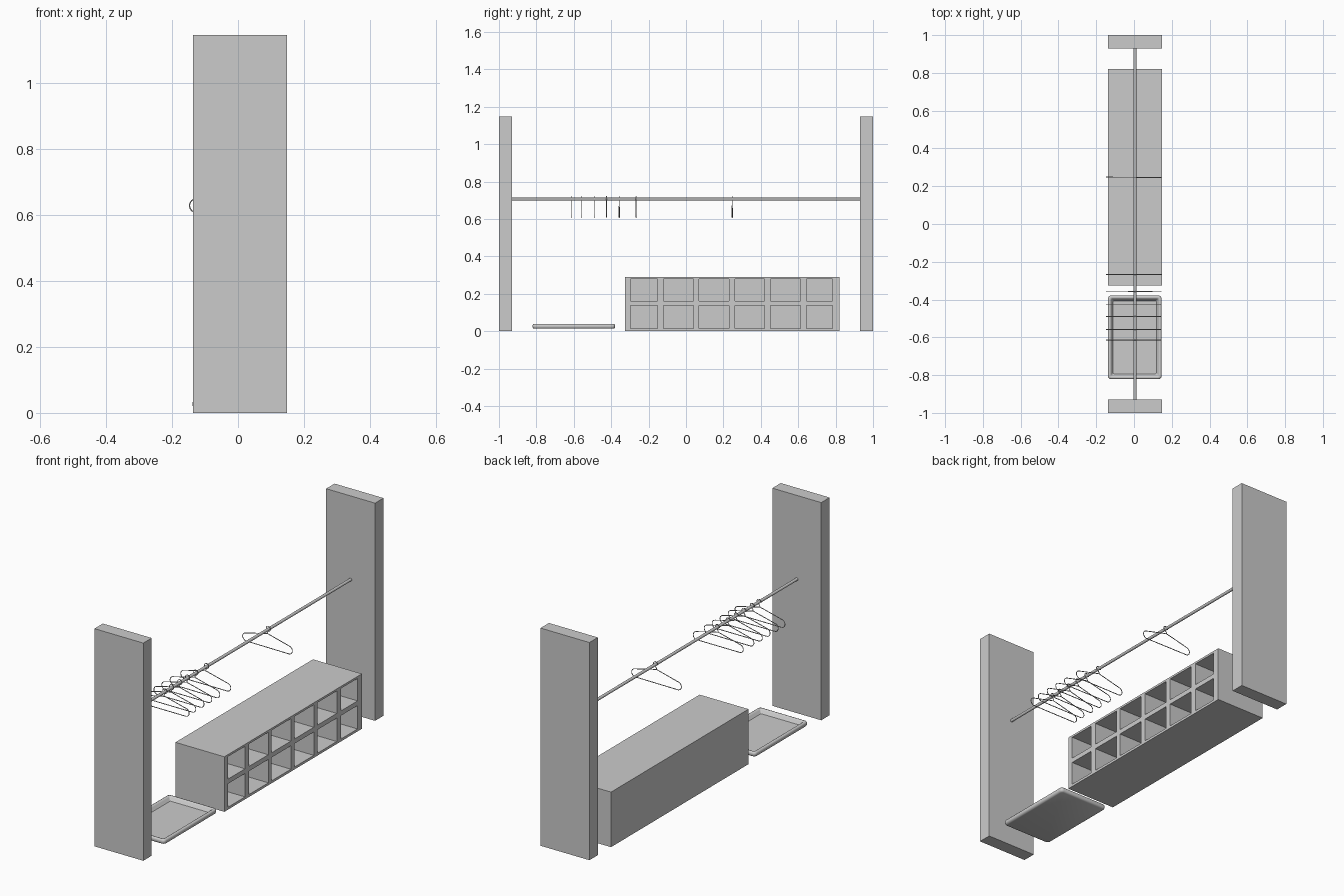
import bpy, bmesh
from math import sin, cos, radians

if "Cube" in bpy.data.objects:
    bpy.data.objects.remove(bpy.data.objects["Cube"])


def make_object(name, bm):
    bmesh.ops.recalc_face_normals(bm, faces=bm.faces[:])
    me = bpy.data.meshes.new(name)
    bm.to_mesh(me)
    bm.free()
    ob = bpy.data.objects.new(name, me)
    bpy.context.collection.objects.link(ob)
    return ob


def smooth(ob, angle=40):
    bpy.ops.object.select_all(action='DESELECT')
    ob.select_set(True)
    bpy.context.view_layer.objects.active = ob
    bpy.ops.object.shade_smooth_by_angle(angle=radians(angle))


def box(name, x0, x1, y0, y1, z0, z1):
    bm = bmesh.new()
    bmesh.ops.create_cube(bm, size=1)
    for v in bm.verts:
        v.co = (x0 + (v.co.x + .5) * (x1 - x0),
                y0 + (v.co.y + .5) * (y1 - y0),
                z0 + (v.co.z + .5) * (z1 - z0))
    return make_object(name, bm)


def arc(cx, cz, r, a0, a1, n):
    return [(cx + r * cos(radians(a0 + (a1 - a0) * i / n)),
             cz + r * sin(radians(a0 + (a1 - a0) * i / n))) for i in range(n + 1)]


X0, X1 = -0.137, 0.148

# Upright end panels
box("front_panel", X0, X1, -1, -0.93, 0, 1.147)
box("back_panel", X0, X1, 0.93, 1, 0, 1.147)

# Hanging rod
bpy.ops.mesh.primitive_cylinder_add(vertices=20, radius=0.0075, depth=1.87,
                                    location=(0.005, 0, 0.706),
                                    rotation=(radians(90), 0, 0))
rod = bpy.context.object
rod.name = "hanging_rod"
smooth(rod)

# Shoe cubby: gridded front face, cells pushed in, rim pulled to the back
ys = [-0.325, -0.296, -0.153, -0.119, 0.041, 0.069, 0.229,
      0.261, 0.42, 0.452, 0.611, 0.645, 0.784, 0.82]
zs = [0, 0.013, 0.136, 0.161, 0.279, 0.29]
bm = bmesh.new()
grid = [[bm.verts.new((X1, y, z)) for z in zs] for y in ys]
cells = []
for i in range(len(ys) - 1):
    for j in range(len(zs) - 1):
        f = bm.faces.new((grid[i][j], grid[i + 1][j],
                          grid[i + 1][j + 1], grid[i][j + 1]))
        if i % 2 and j % 2:
            cells.append(f)
rim = [e for e in bm.edges if e.is_boundary]
ext = bmesh.ops.extrude_edge_only(bm, edges=rim)["geom"]
for v in ext:
    if isinstance(v, bmesh.types.BMVert):
        v.co.x = X0
back = [e for e in ext if isinstance(e, bmesh.types.BMEdge) and e.is_boundary]
bmesh.ops.contextual_create(bm, geom=back)
for f in bmesh.ops.extrude_discrete_faces(bm, faces=cells)["faces"]:
    for v in f.verts:
        v.co.x = X0 + 0.02
make_object("shoe_cubby", bm)

# Boot tray: rounded rectangle rings following the rim profile (inset, height)
TX, TY, HX, HY = 0.004, -0.6, 0.142, 0.221
profile = [(0.010, 0.013), (0.003, 0.016), (0, 0.022), (0, 0.031), (0.003, 0.037),
           (0.009, 0.039), (0.015, 0.037), (0.018, 0.032), (0.028, 0.019)]
bm = bmesh.new()
rings = []
for inset, z in profile:
    r = max(0.016 - inset * 0.5, 0.004)
    ring = []
    for k, (sx, sy) in enumerate([(1, 1), (-1, 1), (-1, -1), (1, -1)]):
        cx, cy = TX + sx * (HX - inset - r), TY + sy * (HY - inset - r)
        ring += [bm.verts.new((x, y, z))
                 for x, y in arc(cx, cy, r, 90 * k, 90 * k + 90, 4)]
    rings.append(ring)
for a, b in zip(rings, rings[1:]):
    for i in range(len(a)):
        j = (i + 1) % len(a)
        bm.faces.new((a[i], a[j], b[j], b[i]))
bm.faces.new(rings[0])
bm.faces.new(rings[-1])
smooth(make_object("boot_tray", bm), 45)

# Wire hanger: closed shoulder loop plus a hook over the rod
right = arc(0.125, 0.629, 0.021, -90, 76, 12)
loop = right + [(0, 0.681)] + [(-x, z) for x, z in reversed(right)]
hook = [(0, 0.681), (0.001, 0.688)] + arc(0.005, 0.708, 0.0125, -80, 190, 16)
wire = bpy.data.curves.new("hanger_wire", 'CURVE')
wire.dimensions = '3D'
wire.bevel_depth = 0.002
wire.bevel_resolution = 1
wire.use_fill_caps = True
for pts, closed in ((loop, True), (hook, False)):
    sp = wire.splines.new('POLY')
    sp.points.add(len(pts) - 1)
    for p, (x, z) in zip(sp.points, pts):
        p.co = (x, 0, z, 1)
    sp.use_cyclic_u = closed

# Hangers spread along the rod
spots = [-0.614, -0.558, -0.49, -0.425, -0.357, -0.267, 0.247]
for n, y in enumerate(spots, 1):
    ob = bpy.data.objects.new(f"hanger_{n}", wire)
    ob.location = (-0.001, y, 0)
    if n in (5, 7):
        ob.rotation_euler.z = radians(-0.6)
    bpy.context.collection.objects.link(ob)
